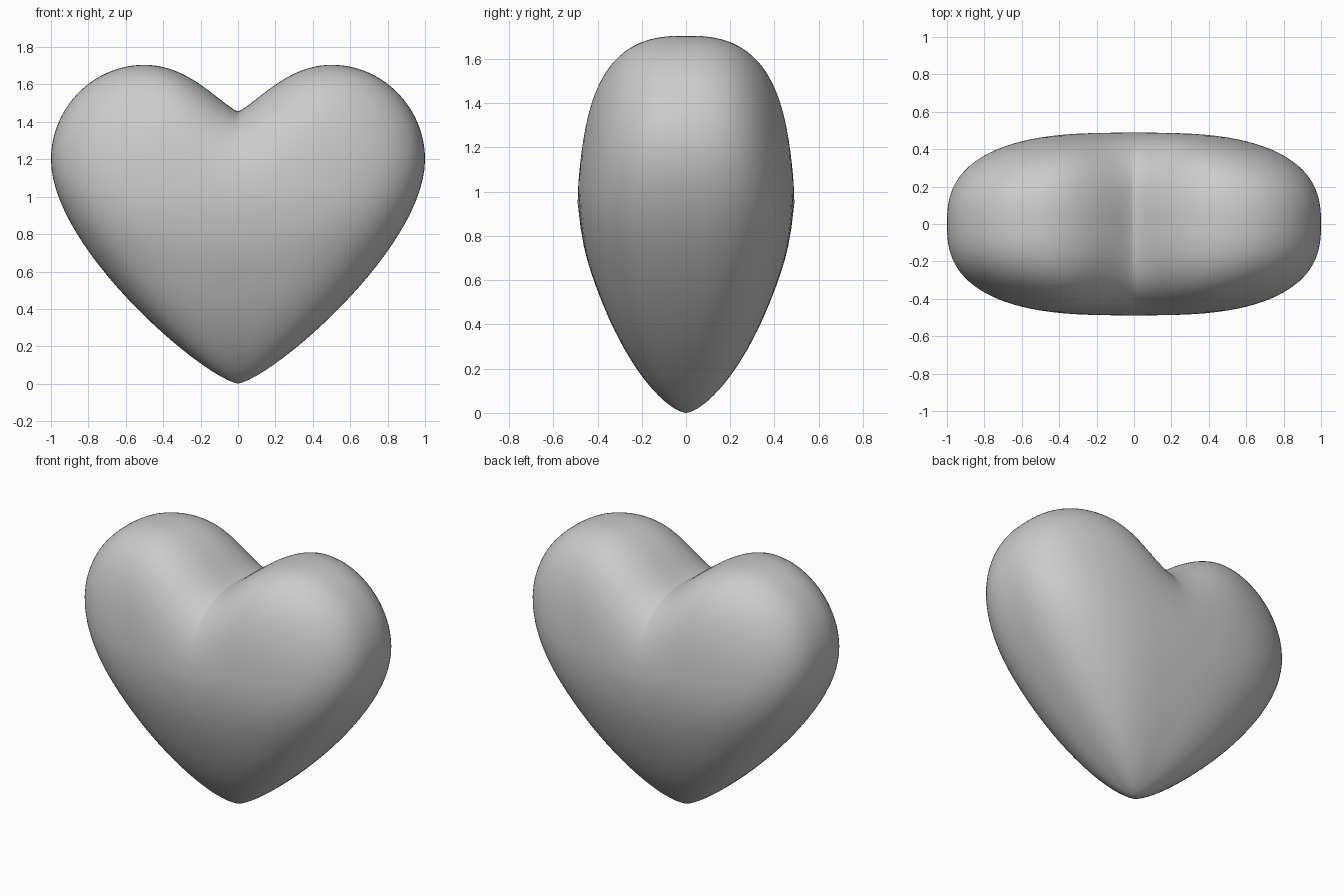
import bpy
import bmesh
import math
from mathutils import Vector
from mathutils.geometry import interpolate_bezier

CENTRE_Z = 0.95
HALF_DEPTH = 0.49
POWER = 2.9     # flatness of the middle
BULGE = 0.38    # fullness of the rim
STEPS = 28      # points per outline curve
RINGS = 56      # rings from front pole to back pole

cube = bpy.data.objects.get("Cube")
if cube:
    bpy.data.objects.remove(cube, do_unlink=True)

grey = bpy.data.materials.new("soft grey")
grey.use_nodes = True
colour = (0.6, 0.6, 0.6, 1)
grey.diffuse_color = colour
grey.node_tree.nodes["Principled BSDF"].inputs["Base Color"].default_value = colour


def half_outline():
    """Right half of the heart outline, from notch to tip."""
    curves = [
        [(0, 1.455), (0.10, 1.50), (0.26, 1.705), (0.5, 1.705)],
        [(0.5, 1.705), (0.78, 1.705), (1, 1.47), (1, 1.2)],
        [(1, 1.2), (1, 0.73), (0.2, 0.04), (0, 0)],
    ]
    points = []
    for curve in curves:
        knots = [Vector((x, z, 0)) for x, z in curve]
        points += interpolate_bezier(*knots, STEPS)[:-1]
    return points + [Vector((0, 0, 0))]


right = half_outline()
left = [Vector((-p.x, p.y, 0)) for p in reversed(right[1:-1])]
outline = right + left


def half_width(z):
    """Outline width at a height below the lobes."""
    flank = right[-STEPS:]
    for a, b in zip(flank, flank[1:]):
        if b.y <= z <= a.y:
            return b.x + (a.x - b.x) * (z - b.y) / (a.y - b.y)
    return 0


def lobe_depth(height, x, z):
    """Depth of the upper part, with a valley below the notch."""
    above = max(0, z - CENTRE_Z) / 0.5
    below = max(0, 1.05 - z) / 1.05
    valley = 0.2 * above ** 2 * math.exp(-(x / 0.25) ** 2)
    return height * (1 - 0.5 * below ** 1.85) * (1 - valley)


def tip_depth(x, z, below):
    """Depth of the lower part: rounded level sections narrowing to the tip."""
    across = min(1, abs(x) / max(half_width(z), 1e-5))
    profile = max(0, 1 - below ** 1.5) ** 0.65
    return profile * (1 - across ** POWER) ** BULGE


def surface_point(edge, angle):
    """Inflate the outline, rounding it to an ellipse towards the middle."""
    offset = Vector((edge.x, edge.y - CENTRE_Z))
    swell = 1 / math.hypot(offset.x, offset.y / 0.75) - 1
    height = abs(math.cos(angle))
    s = (1 - height ** (1 / BULGE)) ** (1 / POWER)
    s *= 1 + swell * (1 - s)
    x, z = s * offset.x, CENTRE_Z + s * offset.y
    depth = lobe_depth(height, x, z)
    below = (CENTRE_Z - z) / CENTRE_Z
    if below > 0:
        t = min(1, below / 0.5)
        blend = t * t * (3 - 2 * t)
        depth += (tip_depth(x, z, below) - depth) * blend
    return (x, -math.copysign(HALF_DEPTH * depth, math.cos(angle)), z)


# Heart body: closed rings around the front-to-back axis
bm = bmesh.new()
front = bm.verts.new((0, -HALF_DEPTH, CENTRE_Z))
back = bm.verts.new((0, HALF_DEPTH, CENTRE_Z))
rings = [[bm.verts.new(surface_point(p, math.pi * i / RINGS)) for p in outline]
         for i in range(1, RINGS)]
count = len(outline)
for j in range(count):
    k = (j + 1) % count
    bm.faces.new((front, rings[0][j], rings[0][k]))
    bm.faces.new((back, rings[-1][k], rings[-1][j]))
    for a, b in zip(rings, rings[1:]):
        bm.faces.new((a[j], b[j], b[k], a[k]))
bmesh.ops.recalc_face_normals(bm, faces=bm.faces)
for face in bm.faces:
    face.smooth = True

mesh = bpy.data.meshes.new("heart_body")
bm.to_mesh(mesh)
bm.free()
mesh.materials.append(grey)
heart = bpy.data.objects.new("heart_body", mesh)
bpy.context.collection.objects.link(heart)
